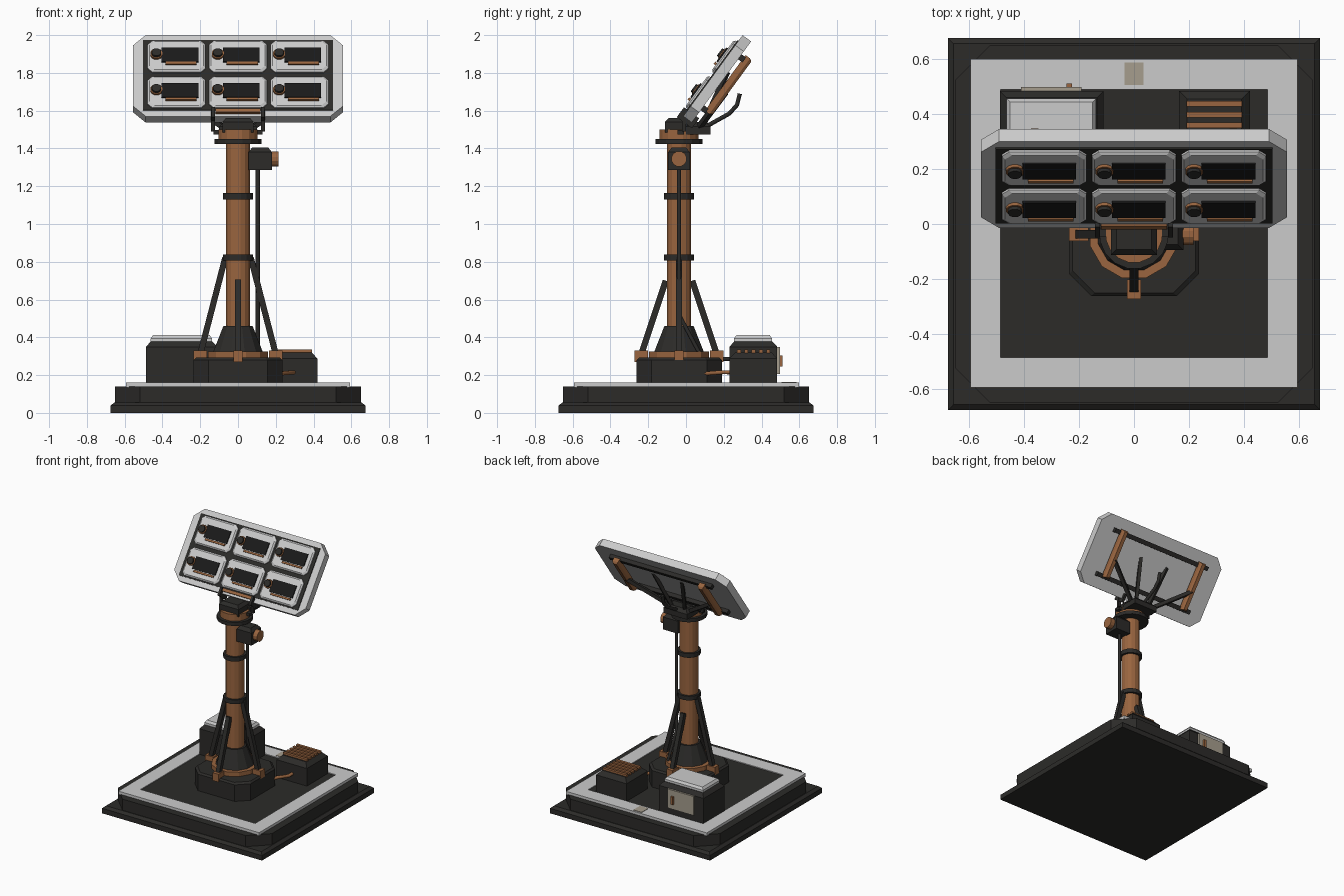
import bpy, bmesh, math
from mathutils import Matrix, Vector

if "Cube" in bpy.data.objects:
    bpy.data.objects.remove(bpy.data.objects["Cube"])


def mat(name, c):
    m = bpy.data.materials.new(name)
    m.diffuse_color = (*c, 1)
    m.use_nodes = True
    m.node_tree.nodes["Principled BSDF"].inputs["Base Color"].default_value = m.diffuse_color
    return m


DARK = mat("dark_metal", (0.025, 0.024, 0.022))
BLACK = mat("black_glass", (0.01, 0.01, 0.01))
RUST = mat("copper_paint", (0.32, 0.13, 0.05))
BEIGE = mat("beige_plate", (0.38, 0.34, 0.27))
LIGHT = None
# Tilted frame of the panel: x across, y up the face, z out of the face
TILT = Matrix.Translation((0, 0.1425, 1.785)) @ Matrix.Rotation(math.radians(53.8), 4, 'X')
MY = -0.037  # mast centre in y


def finish(name, bm, m, mx=None):
    bmesh.ops.remove_doubles(bm, verts=bm.verts, dist=1e-5)
    bmesh.ops.recalc_face_normals(bm, faces=bm.faces)
    me = bpy.data.meshes.new(name)
    bm.to_mesh(me)
    bm.free()
    ob = bpy.data.objects.new(name, me)
    bpy.context.collection.objects.link(ob)
    if m:
        me.materials.append(m)
    if mx:
        ob.matrix_world = mx
    return ob


def loft(name, rings, m, mx=None):
    bm = bmesh.new()
    rs = [[bm.verts.new(p) for p in r] for r in rings]
    n = len(rs[0])
    for a, b in zip(rs, rs[1:]):
        for i in range(n):
            bm.faces.new((a[i], a[(i + 1) % n], b[(i + 1) % n], b[i]))
    bm.faces.new(rs[0][::-1])
    bm.faces.new(rs[-1])
    return finish(name, bm, m, mx)


def block(name, x0, x1, y0, y1, levels, m, ch=0.0, mx=None):
    """Stack of (optionally corner-cut) rectangles; levels are (z, inset)."""
    rings = []
    for z, i in levels:
        a, b, c, d = x0 + i, x1 - i, y0 + i, y1 - i
        if ch:
            pts = [(a + ch, c), (b - ch, c), (b, c + ch), (b, d - ch),
                   (b - ch, d), (a + ch, d), (a, d - ch), (a, c + ch)]
        else:
            pts = [(a, c), (b, c), (b, d), (a, d)]
        rings.append([(x, y, z) for x, y in pts])
    return loft(name, rings, m, mx)


def turned(name, levels, m, n=12, mx=None):
    """Faceted round part; levels are (z, radius)."""
    ang = [2 * math.pi * (i + 0.5) / n for i in range(n)]
    rings = [[(r * math.cos(a), r * math.sin(a), z) for a in ang] for z, r in levels]
    return loft(name, rings, m, mx or Matrix.Translation((0, MY, 0)))


def bar(name, p, q, w, m, n=4):
    p, q = Vector(p), Vector(q)
    mx = Matrix.Translation(p) @ (q - p).to_track_quat('Z', 'Y').to_matrix().to_4x4()
    r = w / 2 / math.cos(math.pi / n)
    return turned(name, [(0, r), ((q - p).length, r)], m, n, mx)


def pipe(name, pts, r, m):
    cu = bpy.data.curves.new(name, 'CURVE')
    cu.dimensions = '3D'
    cu.bevel_depth = r
    cu.bevel_resolution = 1
    cu.use_fill_caps = True
    s = cu.splines.new('POLY')
    s.points.add(len(pts) - 1)
    for sp, p in zip(s.points, pts):
        sp.co = (*p, 1)
    cu.materials.append(m)
    ob = bpy.data.objects.new(name, cu)
    bpy.context.collection.objects.link(ob)


# Base slab, plinth, pale rim and dark deck
block("base_slab", -.675, .675, -.675, .675, [(0, 0), (.038, 0), (.055, .02)], DARK)
block("plinth", -.65, .65, -.65, .65, [(.05, 0), (.14, 0)], DARK, .13)
block("deck_rim", -.594, .594, -.594, .598, [(.135, 0), (.16, 0), (.16, .11), (.146, .11)], LIGHT)
block("deck_floor", -.484, .484, -.484, .488, [(.142, 0), (.154, 0)], DARK)
block("rim_plate", -.035, .035, .505, .585, [(.158, 0), (.163, 0)], BEIGE)

# Pedestal and mast
block("pedestal", -.235, .235, -.262, .19, [(.15, 0), (.28, 0), (.292, .012)], DARK, .08)
turned("mast_flange", [(.29, .165), (.325, .165)], RUST)
turned("mast_collar", [(.325, .135), (.46, .08)], DARK)
turned("mast", [(.4, .065), (1.44, .065)], RUST, 16)
for z in (.822, 1.147):
    turned("mast_band", [(z - .016, .081), (z + .016, .081)], DARK, 16)
turned("top_flange", [(1.423, .126), (1.45, .126)], DARK, 16)
turned("turntable", [(1.45, .104), (1.5, .104)], RUST, 16)

# Four braces with feet
for i in range(4):
    a = i * math.pi / 2
    d = Vector((math.cos(a), math.sin(a), 0))
    top = .82 if i % 2 == 0 else .7
    r1 = .068 if i % 2 == 0 else .07
    o = Vector((0, MY, 0))
    bar("brace", o + d * .2 + Vector((0, 0, .31)), o + d * r1 + Vector((0, 0, top)), .032, DARK)
    block("brace_foot", .165, .235, -.025, .025, [(.27, 0), (.33, 0)], RUST,
          mx=Matrix.Translation(o) @ Matrix.Rotation(a, 4, 'Z'))

# Motor box and conduit on the mast
block("motor_box", .055, .18, -.095, .02, [(1.285, 0), (1.38, 0), (1.405, .02)], DARK)
bar("motor_cap", (.17, MY, 1.345), (.215, MY, 1.345), .08, RUST, 12)
pipe("conduit", [(.105, MY, 1.3), (.105, MY, .52), (.105, .07, .32), (.105, .07, .28)], .012, DARK)

# Rear cabinet with lid, door and handle
block("cabinet", -.487, -.11, .23, .483, [(.15, 0), (.35, 0), (.378, .025)], DARK)
block("cabinet_lid", -.462, -.138, .255, .455, [(.37, 0), (.395, 0), (.412, .012)], LIGHT)
block("cabinet_door", -.41, -.19, .48, .497, [(.205, 0), (.35, 0)], BEIGE)
block("door_handle", -.245, -.225, .495, .51, [(.245, 0), (.305, 0)], RUST)

# Vent box with slats
block("vent_box", .163, .42, .23, .483, [(.15, 0), (.288, 0), (.32, .03)], DARK)
for i in range(5):
    y = .28 + i * .039
    block("vent_slat", .19, .392, y - .01, y + .01, [(.315, 0), (.335, 0)], RUST)
pipe("copper_pipe", [(.2, .06, .205), (.24, .13, .21), (.295, .19, .215), (.295, .24, .215)], .012, RUST)
pipe("dark_pipe", [(-.12, .14, .285), (-.16, .25, .285)], .012, DARK)

# Tilting head
block("head", -.083, .083, -.112, .04, [(1.485, 0), (1.54, 0), (1.562, .02)], DARK)
block("head_link", -.1, .1, .0, .13, [(1.475, 0), (1.515, 0), (1.54, .025)], DARK)
for s in (-1, 1):
    x = s * .132
    block("tilt_cheek", x - .009, x + .009, -.29, -.225, [(-.075, 0), (.025, 0)], DARK, mx=TILT)
    bar("cheek_leg", (x, -.01, 1.6), (x, -.01, 1.49), .02, DARK)
block("tilt_crossbar", -.13, .13, -.045, -.01, [(1.475, 0), (1.497, 0)], DARK)
block("clamp_strip", -.12, .12, -.25, -.228, [(-.01, 0), (.018, 0)], RUST, mx=TILT)

# Panel with recessed dark bed
block("panel", -.555, .555, -.266, .266, [(-.056, 0), (0, 0)], LIGHT, .066, TILT)
block("panel_bed", -.502, .502, -.229, .229, [(-.01, 0), (.006, 0)], DARK, mx=TILT)

# Six lamp cells
for cx in (-.325, 0, .325):
    for cy in (-.117, .117):
        mx = TILT @ Matrix.Translation((cx, cy, 0))
        block("cell", -.153, .153, -.103, .103, [(0, 0), (.014, 0), (.022, .01)], LIGHT, .025, mx)
        block("cell_window", -.08, .115, -.045, .047, [(.02, 0), (.03, 0)], BLACK, mx=mx)
        block("cell_strip", -.06, .105, -.064, -.05, [(.02, 0), (.034, 0)], RUST, mx=mx)
        k = mx @ Matrix.Translation((-.107, .005, 0))
        turned("knob_ring", [(.02, .033), (.034, .033)], RUST, 12, k)
        turned("knob", [(.03, .027), (.046, .025)], DARK, 12, k)

# Rear rails, arms and struts
for v in (-.17, .165):
    block("back_rail", -.43, .43, v - .016, v + .016, [(-.085, 0), (-.05, 0)], DARK, mx=TILT)
for s in (-1, 1):
    x = s * .36
    block("back_arm", x - .024, x + .024, -.175, .19, [(-.12, .01), (-.105, 0), (-.075, 0)], RUST, mx=TILT)
    bar("arm_strut", (s * .06, .06, 1.5), TILT @ Vector((x, -.03, -.105)), .026, DARK)
    bar("rail_strut", (s * .05, .08, 1.5), TILT @ Vector((s * .12, .06, -.05)), .024, DARK)
pipe("hose", [(0, .06, 1.49), (0, .23, 1.585), (0, .27, 1.63), (0, .285, 1.69)], .013, DARK)

# Centre check: keep everything evaluated
bpy.context.view_layer.update()
